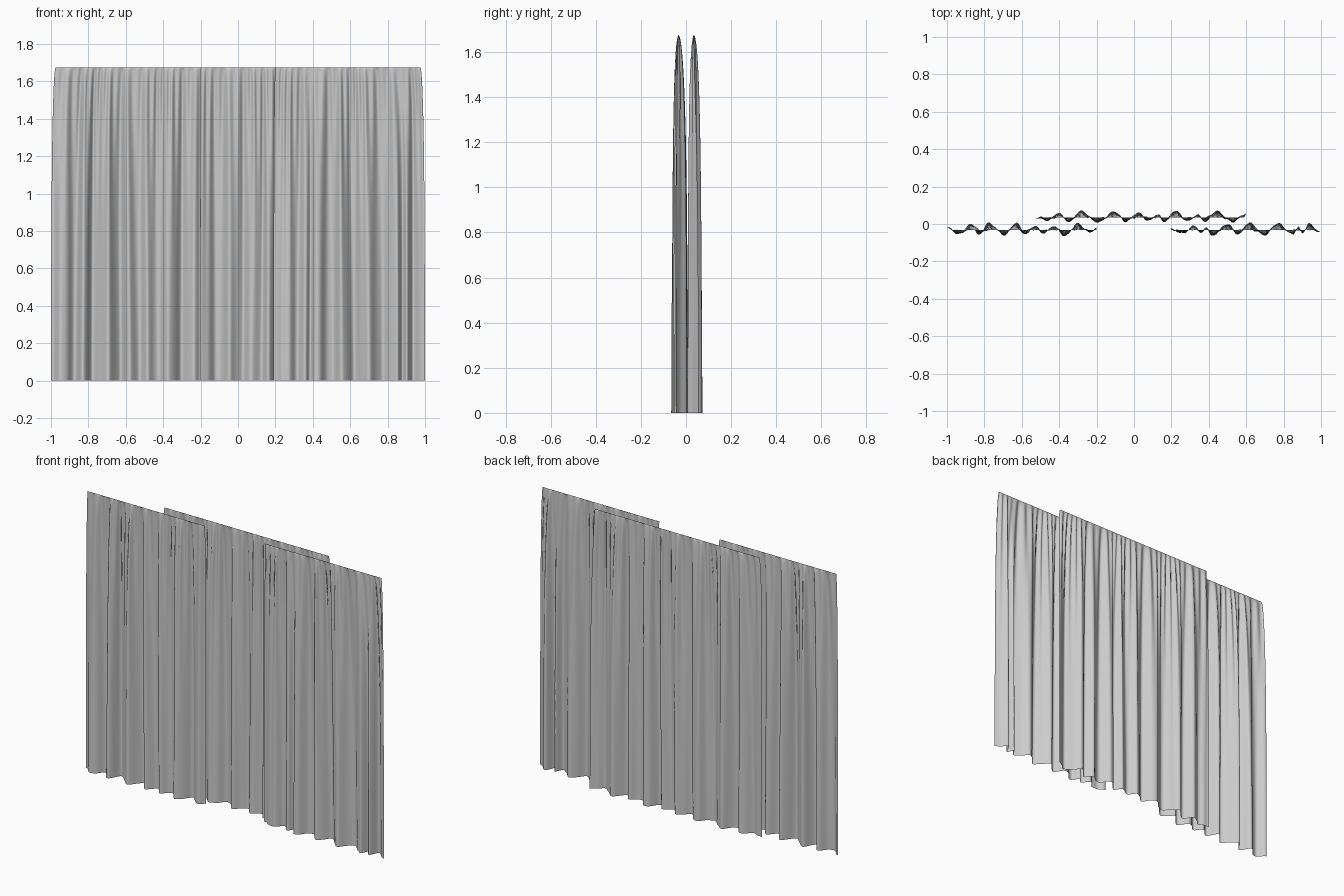
import bpy, bmesh, math

if "Cube" in bpy.data.objects:
    bpy.data.objects.remove(bpy.data.objects["Cube"])

H = 1.675       # curtain height
ROWS = 30


def wave(keys, x):
    """Smooth interpolation through alternating fold crests and valleys."""
    if x <= keys[0][0]:
        return keys[0][1]
    for (x0, y0), (x1, y1) in zip(keys, keys[1:]):
        if x <= x1:
            t = (x - x0) / (x1 - x0)
            return y0 + (y1 - y0) * (1 - math.cos(math.pi * t)) / 2
    return keys[-1][1]


def curtain(name, y_mid, folds, inset_l, inset_r, seed):
    """One hanging sheet: gathered flat at the top, full folds at the hem."""
    xa, xb = folds[0][0], folds[-1][0]
    cols = int((xb - xa) / 0.0045)
    bm = bmesh.new()
    grid = []
    for r in range(ROWS + 1):
        s = (r / ROWS) ** 2.2                 # 0 at top, 1 at hem; denser rows near top
        z = H * (1 - s)
        full = math.sqrt(max(0, 1 - (1 - s) ** 4)) * (0.86 + 0.14 * s)
        gather = math.exp(-5 * s)
        row = []
        for c in range(cols + 1):
            t = c / cols
            x = xa + (xb - xa) * t
            # folds drift sideways a little as they rise
            drift = 0.018 * (1 - s) * math.sin(9 * x + seed) * math.sin(math.pi * t)
            y = wave(folds, x + drift) - y_mid
            # fine pleats near the heading
            pleat = 0.02 * math.sin(x * 150 + 2.5 * math.sin(x * 17 + seed))
            y = y * (1 - 0.35 * gather) + pleat * gather
            y += 0.003 * math.sin(x * 120 + seed) * (1 - gather)
            pull = (1 - full) * (inset_l * (1 - t) - inset_r * t)
            row.append(bm.verts.new((x + pull, y_mid + y * full, z)))
        grid.append(row)
    for r in range(ROWS):
        for c in range(cols):
            bm.faces.new((grid[r][c], grid[r + 1][c], grid[r + 1][c + 1], grid[r][c + 1]))
    for f in bm.faces:
        f.smooth = True
    me = bpy.data.meshes.new(name)
    bm.to_mesh(me)
    bm.free()
    ob = bpy.data.objects.new(name, me)
    bpy.context.collection.objects.link(ob)
    return ob


# Left front curtain
curtain("curtain_front_left", -0.033, [
    (-1.0, -0.015), (-0.94, -0.055), (-0.87, 0.0), (-0.83, -0.06), (-0.78, 0.006),
    (-0.69, -0.06), (-0.63, 0.006), (-0.575, -0.055), (-0.53, -0.01), (-0.48, -0.05),
    (-0.43, -0.01), (-0.37, -0.065), (-0.30, 0.004), (-0.24, -0.045), (-0.2, -0.022)],
    0.025, 0.0, 0.4)

# Right front curtain
curtain("curtain_front_right", -0.033, [
    (0.19, -0.025), (0.26, -0.05), (0.32, -0.01), (0.36, -0.05), (0.385, -0.015),
    (0.415, -0.065), (0.50, 0.0), (0.56, -0.055), (0.62, 0.006), (0.70, -0.06),
    (0.77, 0.004), (0.85, -0.055), (0.88, -0.015), (0.90, -0.05), (0.935, 0.002),
    (1.0, -0.045)], 0.01, 0.025, 2.1)

# Middle back curtain
curtain("curtain_back", 0.035, [
    (-0.53, 0.035), (-0.46, 0.018), (-0.405, 0.06), (-0.345, 0.01), (-0.285, 0.07),
    (-0.19, 0.008), (-0.105, 0.068), (-0.045, 0.012), (0.02, 0.06), (0.075, 0.018),
    (0.12, 0.05), (0.16, 0.012), (0.22, 0.072), (0.29, 0.015), (0.34, 0.05),
    (0.385, 0.012), (0.44, 0.07), (0.53, 0.01), (0.6, 0.055)], 0.02, 0.02, 4.0)
